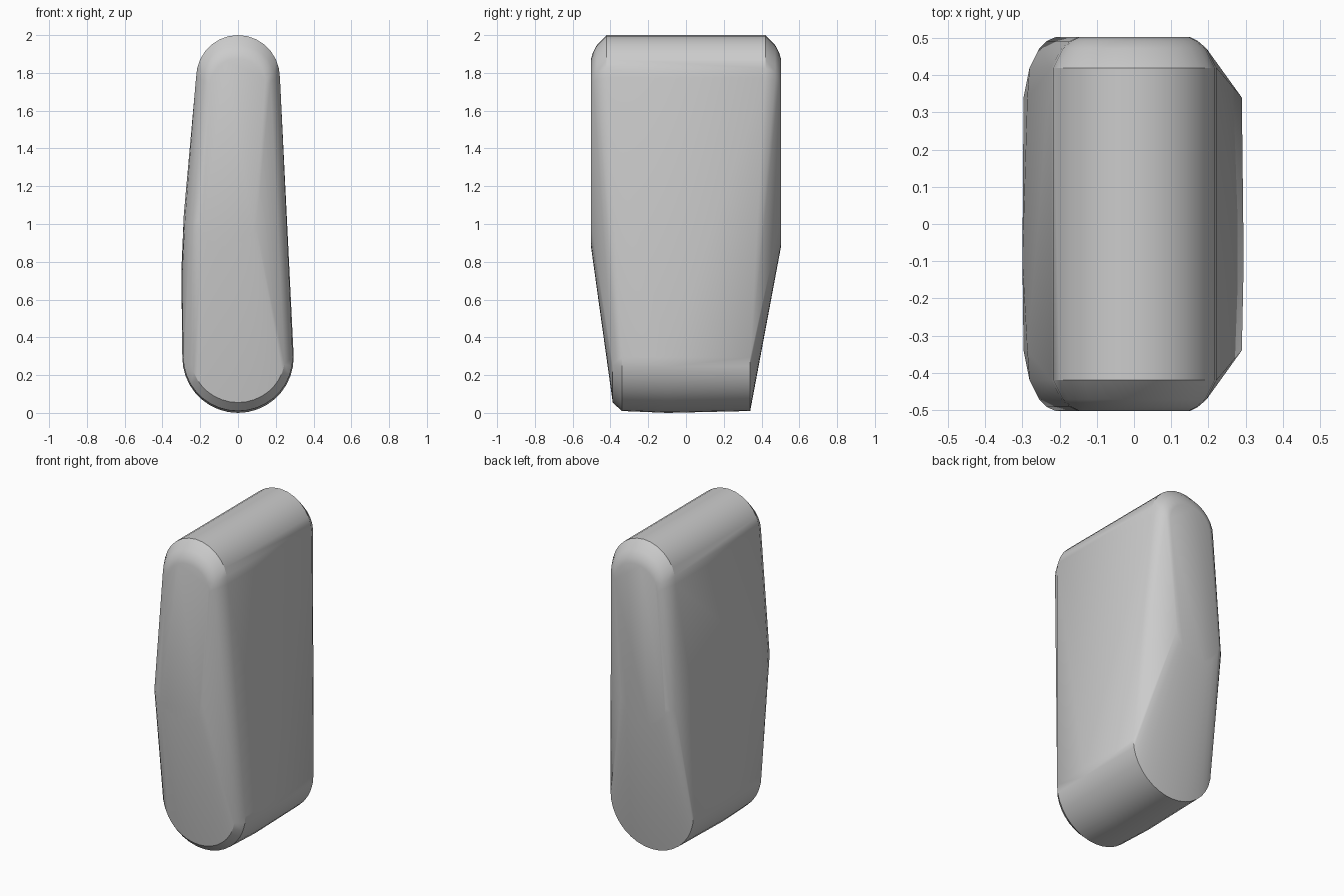
import bpy, bmesh, math

cube = bpy.data.objects.get("Cube")
if cube:
    bpy.data.objects.remove(cube)


def arc(cx, cz, rx, rz, start, end, steps=14):
    """Points of an elliptical arc in the x-z plane, angles in degrees."""
    out = []
    for i in range(steps + 1):
        a = math.radians(start + (end - start) * i / steps)
        out.append((cx + rx * math.cos(a), cz + rz * math.sin(a)))
    return out


top = arc(0, 1.775, 0.222, 0.225, 0, 180)
bottom = arc(0, 0.295, 0.29, 0.285, 180, 360, 18)
bulge = [(-0.287, 1.05), (-0.297, 0.7)]

# Cross-sections listed by depth, wrapped by one convex skin
sections = []
for side in (-1, 1):
    sections += [
        (side * 0.34, bottom),
        (side * 0.34, bulge),
        (side * 0.42, top),
        (side * 0.42, [(-0.281, 1.02)]),
        # rounded rim
        (side * 0.472, arc(0, 1.765, 0.195, 0.182, 0, 180) + [(-0.255, 1.0)]),
        (side * 0.492, arc(0, 1.755, 0.172, 0.155, 0, 180) + [(-0.235, 1.0)]),
        # flat end panel
        (side * 0.503, arc(0, 1.74, 0.15, 0.135, 0, 180)),
        (side * 0.503, arc(-0.055, 1.02, 0.155, 0.14, 180, 360, 12)),
    ]
# bevelled lower front rim and slightly crowned belly
sections += [
    (-0.388, arc(0, 0.3, 0.25, 0.245, 190, 350, 16)),
    (-0.1, arc(0, 0.295, 0.295, 0.295, 180, 360, 18)),
    (-0.1, [(-0.3, 0.75)]),
]

bm = bmesh.new()
for y, points in sections:
    for x, z in points:
        bm.verts.new((x, y, z))
hull = bmesh.ops.convex_hull(bm, input=bm.verts)
loose = [v for v in bm.verts if not v.link_faces]
bmesh.ops.delete(bm, geom=loose, context='VERTS')
bmesh.ops.dissolve_limit(bm, angle_limit=math.radians(0.5),
                         verts=bm.verts, edges=bm.edges)
bmesh.ops.recalc_face_normals(bm, faces=bm.faces)

mesh = bpy.data.meshes.new("rounded_body")
bm.to_mesh(mesh)
bm.free()
body = bpy.data.objects.new("rounded_body", mesh)
bpy.context.collection.objects.link(body)

# Plain grey finish
grey = bpy.data.materials.new("plain_grey")
grey.use_nodes = True
colour = (0.6, 0.6, 0.6, 1)
grey.diffuse_color = colour
grey.node_tree.nodes["Principled BSDF"].inputs["Base Color"].default_value = colour
mesh.materials.append(grey)

bpy.ops.object.select_all(action='DESELECT')
body.select_set(True)
bpy.context.view_layer.objects.active = body
bpy.ops.object.shade_smooth_by_angle(angle=math.radians(30))
